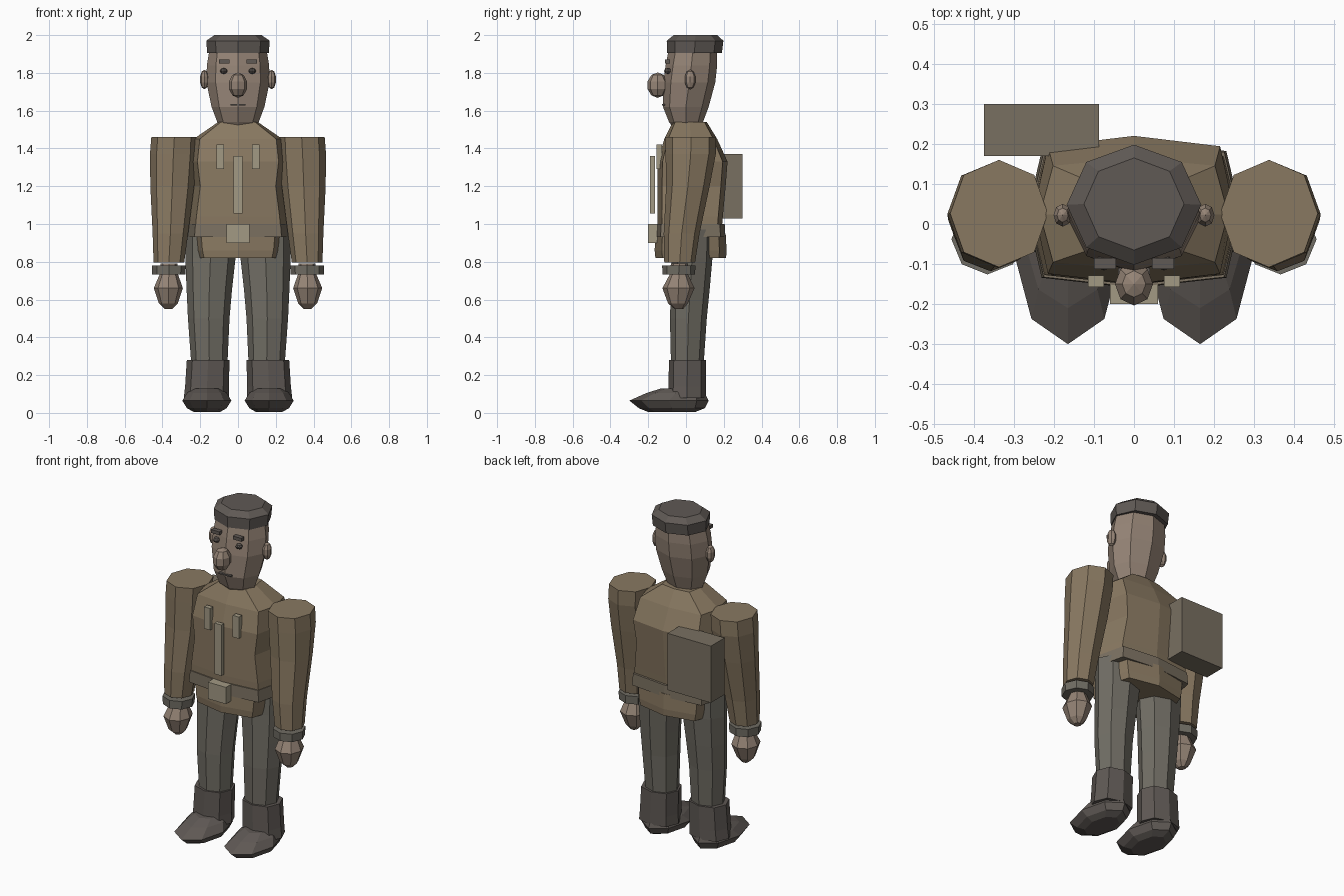
import bpy, bmesh
from mathutils import Matrix

def paint(name, r, g, b):
    m = bpy.data.materials.new(name)
    m.diffuse_color = (r, g, b, 1)
    return m

SKIN = paint("skin", .30, .23, .18)
CLOTH = paint("jacket_cloth", .25, .19, .12)
TROUSER = paint("trouser_cloth", .16, .15, .125)
DARK = paint("dark_cloth", .115, .10, .09)
BELT = paint("belt_leather", .20, .165, .12)
TRIM = paint("trim", .36, .32, .23)
CANVAS = paint("canvas", .19, .16, .12)

def finish(name, bm, mat):
    bmesh.ops.recalc_face_normals(bm, faces=bm.faces)
    me = bpy.data.meshes.new(name)
    bm.to_mesh(me)
    bm.free()
    me.materials.append(mat)
    ob = bpy.data.objects.new(name, me)
    bpy.context.collection.objects.link(ob)
    return ob

def loft(name, rings, mat, k=.71, side=1):
    """Octagonal rings (z, x centre, x radius, y front, y back); k sets corner fullness."""
    bm = bmesh.new()
    outline = [(1, 0), (k, k), (0, 1), (-k, k), (-1, 0), (-k, -k), (0, -1), (k, -k)]
    loops = []
    for z, cx, rx, y0, y1 in rings:
        cy, ry = (y0 + y1) / 2, (y1 - y0) / 2
        loops.append([bm.verts.new((side * (cx + u * rx), cy + v * ry, z)) for u, v in outline])
    for a, b in zip(loops, loops[1:]):
        for i in range(8):
            bm.faces.new((a[i], a[(i + 1) % 8], b[(i + 1) % 8], b[i]))
    bm.faces.new(loops[0])
    bm.faces.new(loops[-1])
    return finish(name, bm, mat)

def box(name, x, y, z, mat):
    bm = bmesh.new()
    c = [(a + b) / 2 for a, b in (x, y, z)]
    s = [b - a for a, b in (x, y, z)]
    bmesh.ops.create_cube(bm, size=1, matrix=Matrix.Translation(c) @ Matrix.Diagonal((*s, 1)))
    return finish(name, bm, mat)

def ball(name, c, r, mat, rings=5):
    bm = bmesh.new()
    bmesh.ops.create_uvsphere(bm, u_segments=8, v_segments=rings, radius=1,
                              matrix=Matrix.Translation(c) @ Matrix.Diagonal((*r, 1)))
    return finish(name, bm, mat)

# Head and cap
loft("head", [(1.50, 0, .09, -.06, .08), (1.54, 0, .11, -.09, .09), (1.62, 0, .14, -.122, .12),
              (1.75, 0, .167, -.12, .155), (1.84, 0, .165, -.108, .165),
              (1.93, 0, .15, -.09, .165)], SKIN)
loft("cap", [(1.905, 0, .163, -.10, .19), (1.97, 0, .168, -.102, .198),
             (2.0, 0, .125, -.065, .165)], DARK)
ball("nose", (0, -.15, 1.735), (.05, .056, .067), SKIN)
box("mouth", (-.04, .04), (-.128, -.11), (1.627, 1.635), DARK)

# Jacket, belt and skirt
loft("jacket", [(.98, 0, .262, -.15, .19), (1.04, 0, .256, -.152, .195), (1.2, 0, .232, -.152, .21),
                (1.33, 0, .25, -.15, .22), (1.45, 0, .235, -.115, .165),
                (1.54, 0, .105, -.07, .11)], CLOTH, .86)
loft("belt", [(.93, 0, .268, -.16, .208), (1.0, 0, .262, -.158, .205)], BELT, .86)
loft("jacket_skirt", [(.82, 0, .225, -.162, .212), (.86, 0, .235, -.166, .215),
                      (.95, 0, .245, -.162, .21)], CLOTH, .8)
box("belt_buckle", (-.06, .06), (-.2, -.14), (.9, 1.0), TRIM)
box("jacket_placket", (-.023, .023), (-.19, -.165), (1.055, 1.36), TRIM)
box("backpack", (-.375, -.087), (.17, .3), (1.03, 1.37), CANVAS)

# Paired parts
for s, tag in ((1, "left"), (-1, "right")):
    ball(tag + "_ear", (s * .178, .022, 1.765), (.024, .03, .052), SKIN)
    ball(tag + "_eye", (s * .075, -.096, 1.81), (.02, .02, .016), DARK, 4)
    xs = sorted((s * .045, s * .1))
    box(tag + "_brow", xs, (-.112, -.085), (1.85, 1.87), DARK)
    xs = sorted((s * .075, s * .115))
    box(tag + "_chest_strip", xs, (-.157, -.128), (1.29, 1.42), TRIM)
    loft(tag + "_sleeve", [(.795, .366, .081, -.115, .048), (.95, .358, .094, -.118, .072),
                           (1.2, .348, .116, -.105, .125), (1.37, .342, .124, -.108, .158),
                           (1.46, .337, .122, -.108, .16)], CLOTH, .72, s)
    loft(tag + "_cuff", [(.732, .366, .088, -.125, .048), (.78, .366, .09, -.126, .05)], TROUSER, .71, s)
    loft(tag + "_hand", [(.55, .369, .02, -.06, -.015), (.58, .369, .05, -.095, .01),
                         (.66, .369, .077, -.125, .045), (.735, .366, .048, -.085, .01),
                         (.79, .366, .045, -.08, .01)], SKIN, .71, s)
    loft(tag + "_trouser_leg", [(.2, .15, .09, -.075, .09), (.28, .152, .097, -.08, .095),
                                (.5, .155, .11, -.085, .11), (.65, .152, .12, -.08, .125),
                                (.82, .146, .133, -.075, .14), (.97, .146, .135, -.075, .145)], TROUSER, .71, s)
    loft(tag + "_boot_shaft", [(.08, .167, .12, -.095, .105), (.14, .164, .116, -.093, .105),
                               (.28, .158, .113, -.09, .105)], DARK, .74, s)
    loft(tag + "_foot", [(0.005, .165, .07, -.2, .05), (.025, .165, .105, -.25, .1), (.065, .165, .13, -.3, .12),
                         (.105, .165, .105, -.21, .1), (.13, .165, .075, -.13, .08)], DARK, .7, s)
